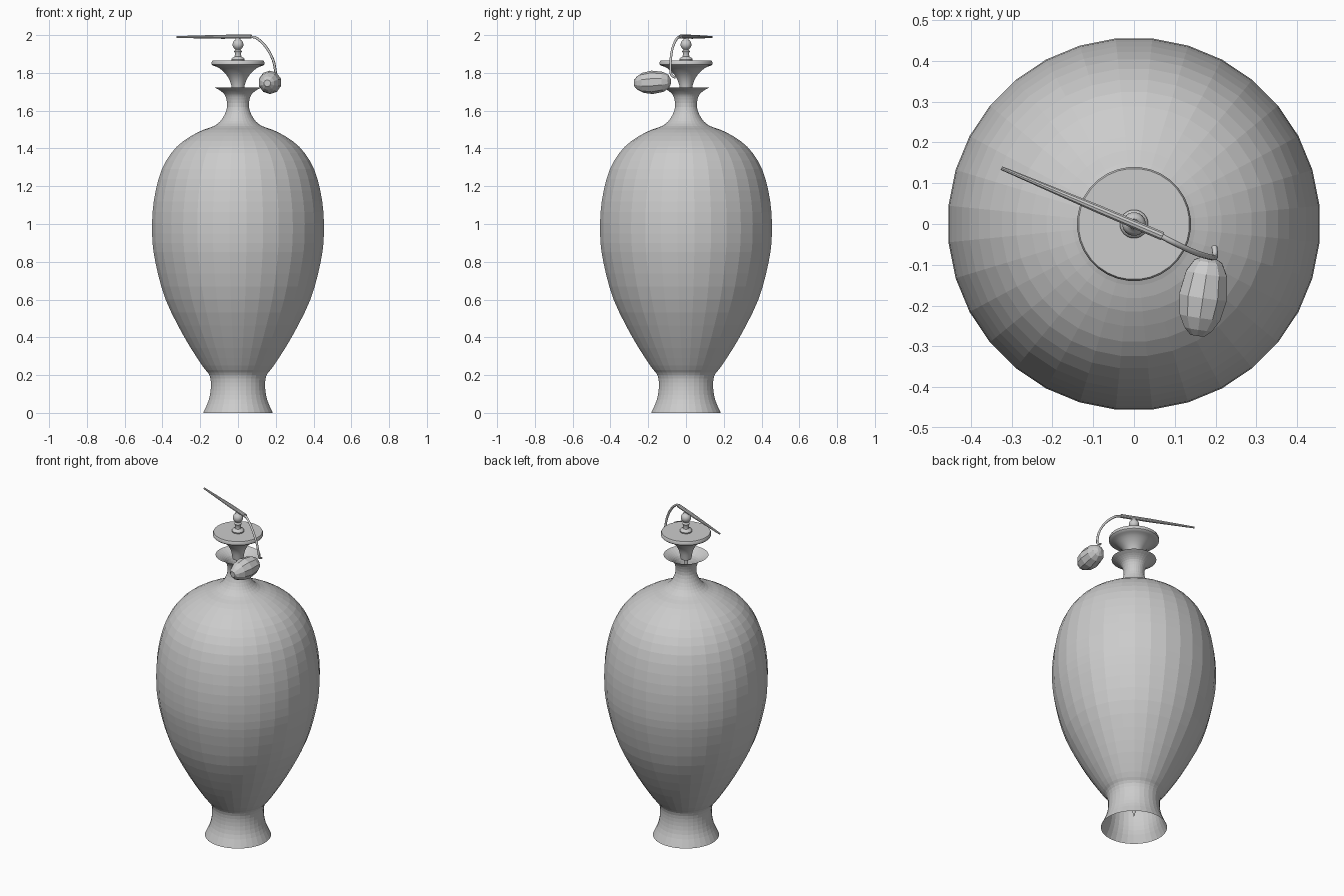
import bpy, bmesh, math
from mathutils import Vector, Matrix

cube = bpy.data.objects.get("Cube")
if cube:
    bpy.data.objects.remove(cube, do_unlink=True)

gray = bpy.data.materials.new("plain gray")
gray.use_nodes = True
color = (0.6, 0.6, 0.6, 1)
gray.diffuse_color = color
gray.node_tree.nodes["Principled BSDF"].inputs["Base Color"].default_value = color


def spline(points, steps):
    """Points along a smooth curve through the given ones."""
    pts = [Vector(p) for p in points]
    pts = [2 * pts[0] - pts[1]] + pts + [2 * pts[-1] - pts[-2]]
    out = []
    for a, b, c, d in zip(pts, pts[1:], pts[2:], pts[3:]):
        for i in range(steps):
            t = i / steps
            out.append(0.5 * (2 * b + (c - a) * t + (2 * a - 5 * b + 4 * c - d) * t**2
                              + (3 * b - a - 3 * c + d) * t**3))
    return out + [pts[-2]]


def finish(name, bm, smooth=False):
    mesh = bpy.data.meshes.new(name)
    bm.to_mesh(mesh)
    bm.free()
    mesh.materials.append(gray)
    obj = bpy.data.objects.new(name, mesh)
    bpy.context.collection.objects.link(obj)
    if smooth:
        bpy.ops.object.select_all(action="DESELECT")
        obj.select_set(True)
        bpy.context.view_layer.objects.active = obj
        bpy.ops.object.shade_smooth_by_angle(angle=math.radians(40))
    return obj


def lathe(name, profile, sides=32, caps=True, smooth=False):
    """Turn a (radius, height) profile, listed upwards, around z."""
    bm = bmesh.new()
    rings = []
    for r, z in profile:
        angles = [2 * math.pi * (k + 0.5) / sides for k in range(sides)]
        rings.append([bm.verts.new((r * math.cos(a), r * math.sin(a), z)) for a in angles])
    for low, high in zip(rings, rings[1:]):
        for k in range(sides):
            n = (k + 1) % sides
            bm.faces.new((low[k], low[n], high[n], high[k]))
    if caps:
        bm.faces.new(rings[0][::-1])
        bm.faces.new(rings[-1])
    return finish(name, bm, smooth)


def aim(obj, start, end):
    """Stand a lathed part between two points."""
    start, end = Vector(start), Vector(end)
    turn = (end - start).to_track_quat("Z", "Y").to_matrix().to_4x4()
    obj.data.transform(Matrix.Translation(start) @ turn)


# Hollow vase body, open at foot and mouth
body = [(.185, 0), (.155, .07), (.144, .14), (.152, .2), (.19, .25), (.285, .4), (.385, .6),
        (.44, .8), (.457, .95), (.448, 1.12), (.405, 1.29), (.325, 1.41), (.215, 1.485),
        (.125, 1.52), (.082, 1.56), (.058, 1.62), (.066, 1.675), (.09, 1.703), (.125, 1.722)]
lathe("vase_body", spline(body, 3), caps=False)

# Flared stopper with a thin pointed rod reaching down inside
flare = spline([(.03, 1.7), (.04, 1.75), (.062, 1.79), (.1, 1.825), (.135, 1.84)], 3)
rim = [(.14, 1.845), (.14, 1.858), (.136, 1.865)]
lathe("stopper", [tuple(p) for p in flare] + rim, smooth=True)
lathe("stopper_rod", [(.001, .07), (.012, .11), (.012, 1.72)], sides=12)

# Turned finial: foot ring, stem, collar and ball
finial = [(.033, 1.864), (.035, 1.872), (.031, 1.88), (.018, 1.886), (.016, 1.905),
          (.022, 1.915), (.014, 1.923)]
ball = [(.029 * math.sin(a), 1.95 - .029 * math.cos(a))
        for a in (math.radians(d) for d in range(30, 151, 15))]
lathe("finial", finial + ball + [(.012, 1.985)], sides=20, smooth=True)

# Slender tapered spray arm
arm_start, arm_end = Vector((.07, -.03, 1.992)), Vector((-.325, .137, 1.99))
length = (arm_end - arm_start).length
arm = lathe("spray_arm", [(.011, 0), (.0105, length * .4), (.005, length)], sides=10)
aim(arm, arm_start, arm_end)

# Bent tube between arm and bulb
path = spline([(.06, -.026, 1.992), (.1, -.047, 1.983), (.15, -.07, 1.935), (.185, -.081, 1.87),
               (.198, -.082, 1.81), (.199, -.074, 1.785), (.197, -.055, 1.775)], 4)
curve = bpy.data.curves.new("tube", "CURVE")
curve.dimensions = "3D"
curve.bevel_depth = .007
curve.bevel_resolution = 1
curve.use_fill_caps = True
line = curve.splines.new("POLY")
line.points.add(len(path) - 1)
for point, co in zip(line.points, path):
    point.co = (*co, 1)
curve.materials.append(gray)
tube = bpy.data.objects.new("tube", curve)
bpy.context.collection.objects.link(tube)

# Faceted squeeze bulb
bulb = lathe("squeeze_bulb", [(.012, 0), (.036, .012), (.053, .042), (.062, .1),
                              (.053, .15), (.036, .18), (.018, .196)], sides=10)
aim(bulb, (.184, -.08, 1.755), (.155, -.275, 1.745))
